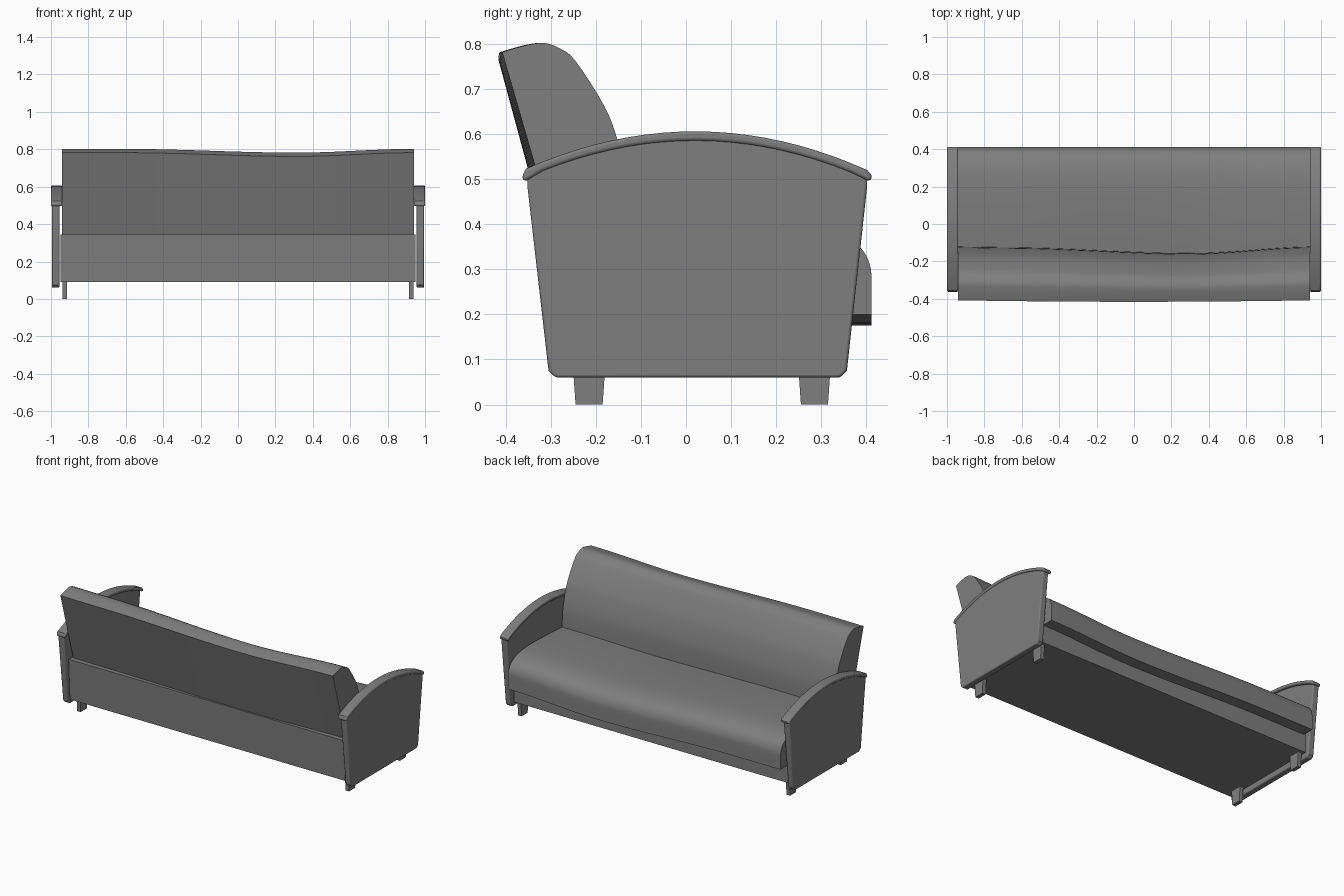
import bpy, bmesh, math

if "Cube" in bpy.data.objects:
    bpy.data.objects.remove(bpy.data.objects["Cube"], do_unlink=True)

grey = bpy.data.materials.new("grey_upholstery")
grey.use_nodes = True
COLOUR = (0.21, 0.21, 0.21, 1)
grey.diffuse_color = COLOUR
grey.node_tree.nodes["Principled BSDF"].inputs["Base Color"].default_value = COLOUR


def loft(name, profile, x0, x1, segments=1, shift=None, bevel=0, angle=35):
    """Sweep a closed (y, z) profile along x, optionally shifting each section."""
    bm = bmesh.new()
    rings = []
    for i in range(segments + 1):
        x = x0 + (x1 - x0) * i / segments
        ring = []
        for y, z in profile:
            dy, dz = shift(x, y, z) if shift else (0, 0)
            ring.append(bm.verts.new((x, y + dy, z + dz)))
        rings.append(ring)
    n = len(profile)
    for a, b in zip(rings, rings[1:]):
        for j in range(n):
            k = (j + 1) % n
            bm.faces.new((a[j], a[k], b[k], b[j]))
    bm.faces.new(rings[0])
    bm.faces.new(rings[-1])
    bmesh.ops.recalc_face_normals(bm, faces=bm.faces)
    mesh = bpy.data.meshes.new(name)
    bm.to_mesh(mesh)
    bm.free()
    mesh.materials.append(grey)
    obj = bpy.data.objects.new(name, mesh)
    bpy.context.collection.objects.link(obj)
    if bevel:
        mod = obj.modifiers.new("Bevel", 'BEVEL')
        mod.width, mod.segments = bevel, 3
        mod.limit_method, mod.angle_limit = 'ANGLE', math.radians(40)
    bpy.ops.object.select_all(action='DESELECT')
    obj.select_set(True)
    bpy.context.view_layer.objects.active = obj
    bpy.ops.object.shade_smooth_by_angle(angle=math.radians(angle))
    return obj


def smooth_path(points, steps=4):
    """Catmull-Rom interpolation through open profile points."""
    pts = [points[0]] + points + [points[-1]]
    out = []
    for a, b, c, d in zip(pts, pts[1:], pts[2:], pts[3:]):
        for s in range(steps):
            t = s / steps
            out.append(tuple(
                0.5 * (2 * q + (r - p) * t + (2 * p - 5 * q + 4 * r - s4) * t * t
                       + (3 * q - p - 3 * r + s4) * t ** 3)
                for p, q, r, s4 in zip(a, b, c, d)))
    return out + [points[-1]]


def sag(x):
    """Worn-in dip, deepest right of the middle and zero at both ends."""
    t = (x - 0.32) / (0.62 if x > 0.32 else 0.95)
    return 0.5 + 0.5 * math.cos(math.pi * t) if abs(t) < 1 else 0


def bow(x):
    return max(0, 1 - (x / 0.94) ** 2)


def arch(y, drop=0):
    return 0.606 - drop - (y - 0.02) ** 2 / 1.7


# Base box between the arms
loft("base", [(-0.30, 0.09), (0.34, 0.09), (0.34, 0.345), (-0.312, 0.345)], -0.95, 0.95)

# Seat cushion with rounded front, dipping where it is worn
seat_top = smooth_path([(-0.27, 0.37), (-0.1, 0.385), (0.1, 0.395), (0.24, 0.395),
                        (0.33, 0.38), (0.385, 0.35), (0.408, 0.31), (0.412, 0.27)])
loft("seat_cushion", [(-0.27, 0.2)] + seat_top + [(0.412, 0.2)], -0.94, 0.94, 24,
     lambda x, y, z: (0, -0.025 * sag(x)))

# Backrest leaning backwards, pressed in on its front face
back_front = smooth_path([(-0.408, 0.782), (-0.355, 0.797), (-0.315, 0.802), (-0.28, 0.79),
                          (-0.245, 0.762), (-0.18, 0.66), (-0.15, 0.58),
                          (-0.127, 0.48), (-0.12, 0.35)])


def press_back(x, y, z):
    front = min(1, max(0, (y + 0.38) / 0.2))
    return -0.008 * bow(x) - 0.028 * sag(x) * front, -0.02 * sag(x) * min(1, (z - 0.34) / 0.4)


loft("backrest", [(-0.28, 0.34)] + back_front + [(-0.12, 0.34)], -0.94, 0.94, 24, press_back)

# Arms: flared panel with an arched, rounded rail on top
STEPS = 20
panel_arc = [(0.402 - 0.754 * i / STEPS) for i in range(STEPS + 1)]
panel = [(-0.352, 0.485), (-0.305, 0.075), (-0.29, 0.06), (0.342, 0.06), (0.357, 0.075),
         (0.402, 0.485)] + [(y, arch(y, 0.012)) for y in panel_arc]
rail_ys = [-0.355 + 0.757 * i / STEPS for i in range(STEPS + 1)]
rail = [(-0.363, 0.497), (-0.362, 0.510)] + [(y, arch(y)) for y in rail_ys]
rail += [(0.411, 0.510), (0.412, 0.497), (0.402, 0.497)]
rail += [(y, arch(y, 0.021)) for y in reversed(rail_ys[1:-1])] + [(-0.353, 0.497)]
for label, side in (("left", 1), ("right", -1)):
    loft(label + "_arm_panel", panel, side * 0.955, side * 0.995, bevel=0.006)
    loft(label + "_arm_rail", rail, side * 0.94, side * 1.0, bevel=0.007)

    # Tapered legs under each end
    for end, y in (("front", 0.285), ("back", -0.215)):
        leg = [(y - 0.03, 0), (y + 0.03, 0), (y + 0.037, 0.1), (y - 0.037, 0.1)]
        loft(f"{label}_{end}_leg", leg, side * 0.914, side * 0.938)
